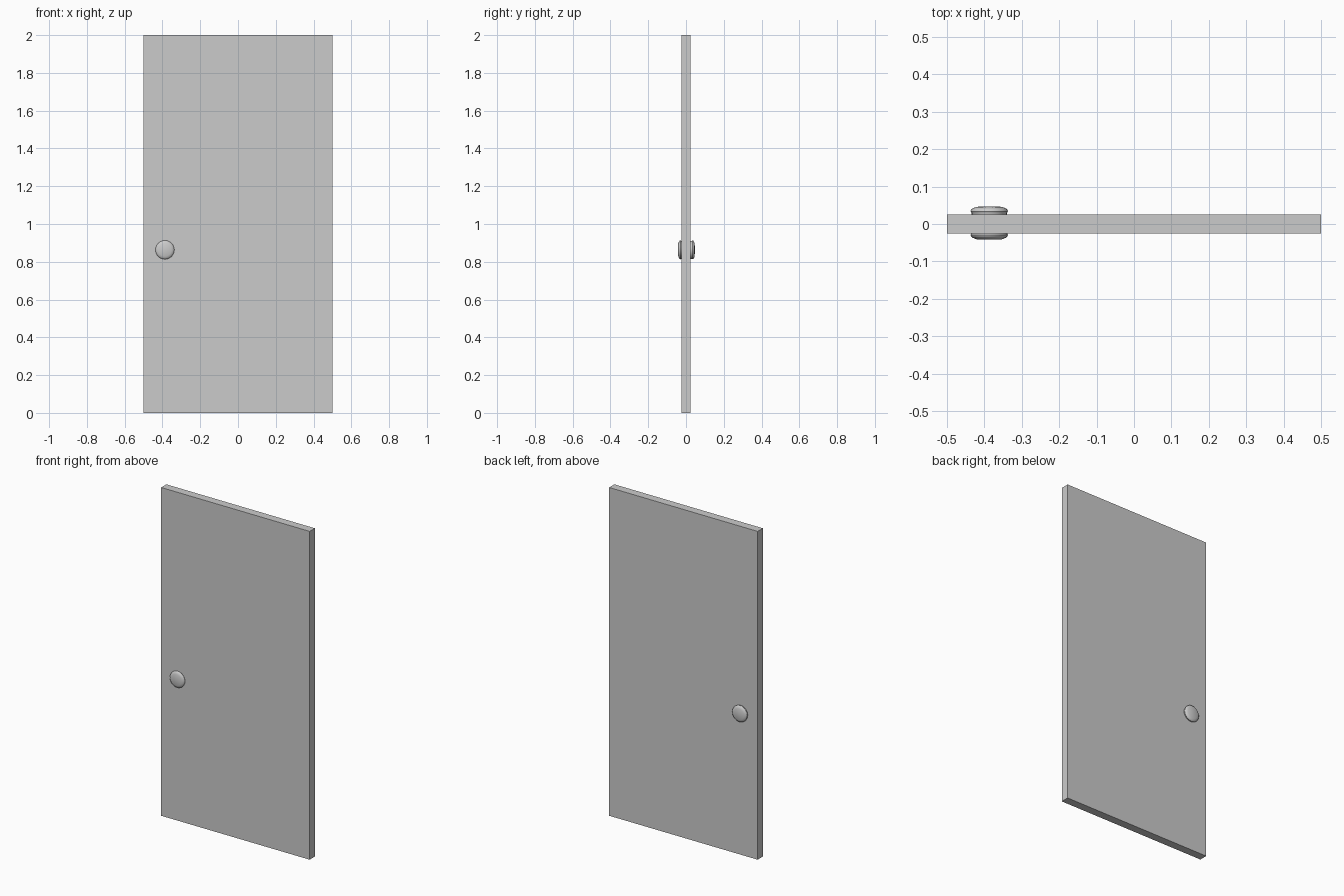
import bpy, bmesh, math
from mathutils import Matrix

if "Cube" in bpy.data.objects:
    bpy.data.objects.remove(bpy.data.objects["Cube"])

KNOB_X, KNOB_Z = -0.387, 0.863


def make_object(name, bm):
    mesh = bpy.data.meshes.new(name)
    bm.to_mesh(mesh)
    bm.free()
    obj = bpy.data.objects.new(name, mesh)
    bpy.context.collection.objects.link(obj)
    return obj


# Door slab
bm = bmesh.new()
bmesh.ops.create_cube(bm, size=1, matrix=Matrix.Translation((0, 0, 1)) @ Matrix.Diagonal((1, 0.05, 2, 1)))
make_object("door_slab", bm)

# Rounded flat knob, profile as (radius, height from the seat)
PROFILE = [(0, -0.004), (0.047, -0.004), (0.0475, 0.003), (0.05, 0.007),
           (0.049, 0.011), (0.044, 0.015), (0.034, 0.019), (0, 0.02)]


def make_knob(name, side, seat):
    bm = bmesh.new()
    verts = [bm.verts.new((r, 0, h)) for r, h in PROFILE]
    edges = [bm.edges.new(pair) for pair in zip(verts, verts[1:])]
    bmesh.ops.spin(bm, geom=verts + edges, cent=(0, 0, 0), axis=(0, 0, 1),
                   angle=math.tau, steps=24)
    bmesh.ops.remove_doubles(bm, verts=bm.verts, dist=1e-5)
    bmesh.ops.recalc_face_normals(bm, faces=bm.faces)
    # Turn the knob axis to point out of the door face
    turn = Matrix.Rotation(-side * math.pi / 2, 4, 'X')
    bm.transform(Matrix.Translation((KNOB_X, side * seat, KNOB_Z)) @ turn)
    knob = make_object(name, bm)
    bpy.ops.object.select_all(action='DESELECT')
    knob.select_set(True)
    bpy.context.view_layer.objects.active = knob
    bpy.ops.object.shade_smooth_by_angle(angle=math.radians(40))


# Knob on each face; the back one stands slightly prouder
make_knob("front_knob", -1, 0.022)
make_knob("back_knob", 1, 0.027)
